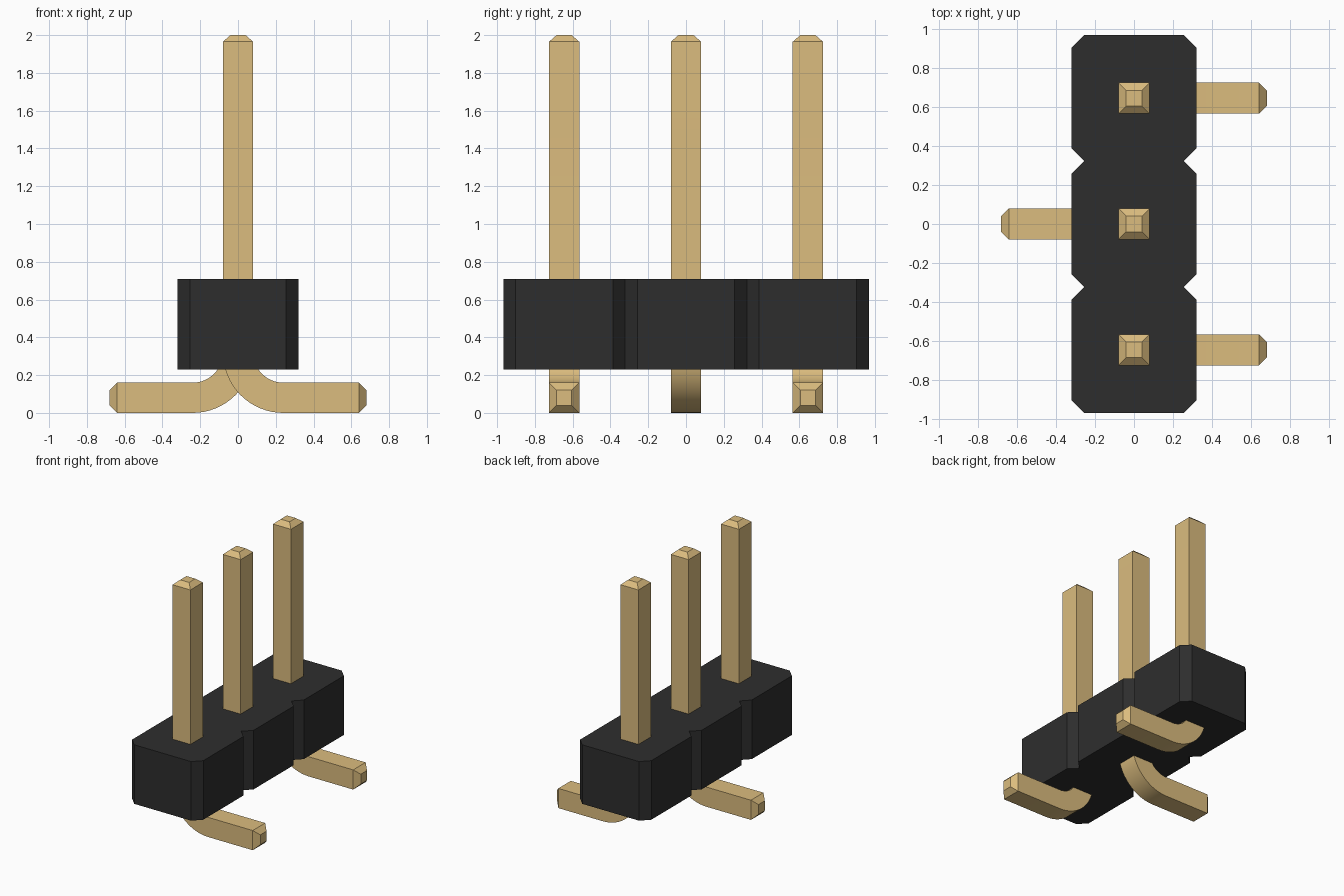
import bpy, bmesh, math
from mathutils import Vector

if "Cube" in bpy.data.objects:
    bpy.data.objects.remove(bpy.data.objects["Cube"], do_unlink=True)

PITCH = 0.645
HALF = 0.08            # half width of the square pin
TIP = 0.04             # half width at the chamfered ends
BEND = 0.24            # centreline radius of the bend


def material(name, rgb):
    mat = bpy.data.materials.new(name)
    mat.use_nodes = True
    mat.diffuse_color = (*rgb, 1)
    mat.node_tree.nodes["Principled BSDF"].inputs["Base Color"].default_value = (*rgb, 1)
    return mat


def finish(bm, name, mat):
    bmesh.ops.recalc_face_normals(bm, faces=bm.faces)
    mesh = bpy.data.meshes.new(name)
    bm.to_mesh(mesh)
    bm.free()
    mesh.materials.append(mat)
    obj = bpy.data.objects.new(name, mesh)
    bpy.context.collection.objects.link(obj)
    return obj


def build_housing(mat):
    # One edge of the outline, three bevelled cells long, turned for the other edge
    half_x, cut, cell = 0.32, 0.065, PITCH / 2
    side = []
    for i in (-1, 0, 1):
        y = i * PITCH
        side += [(half_x - cut, y - cell), (half_x, y - cell + cut),
                 (half_x, y + cell - cut), (half_x - cut, y + cell)]
    # Neighbouring cells share their notch point
    side = [p for k, p in enumerate(side) if k not in (4, 8)]
    outline = side + [(-x, -y) for x, y in side]
    bm = bmesh.new()
    base = bm.faces.new([bm.verts.new((x, y, 0.23)) for x, y in outline])
    top = bmesh.ops.extrude_face_region(bm, geom=[base])["geom"]
    bmesh.ops.translate(bm, vec=(0, 0, 0.48),
                        verts=[v for v in top if isinstance(v, bmesh.types.BMVert)])
    # Close the bottom if the extrusion consumed it
    holes = [e for e in bm.edges if e.is_boundary]
    if holes:
        bmesh.ops.holes_fill(bm, edges=holes)
    finish(bm, "housing", mat)


def build_pin(name, y, side, mat):
    # Stations along the pin: x, z, angle of the cross-section, half width
    bend_z = HALF + BEND
    stations = [(0, 2.0, 0, TIP), (0, 1.965, 0, HALF)]
    steps = 16
    for i in range(steps + 1):
        a = math.pi / 2 * i / steps
        stations.append((BEND * (1 - math.cos(a)), bend_z - BEND * math.sin(a), a, HALF))
    stations += [(0.64, HALF, math.pi / 2, HALF), (0.68, HALF, math.pi / 2, TIP)]
    bm = bmesh.new()
    rings = []
    for x, z, a, h in stations:
        across = Vector((math.cos(a), 0, math.sin(a)))
        ring = []
        for u, v in ((-1, -1), (1, -1), (1, 1), (-1, 1)):
            p = Vector((x, y, z)) + across * u * h + Vector((0, v * TIP / TIP * h, 0))
            p.x *= side
            ring.append(bm.verts.new(p))
        rings.append(ring)
    for a, b in zip(rings, rings[1:]):
        for i in range(4):
            j = (i + 1) % 4
            bm.faces.new((a[i], a[j], b[j], b[i]))
    bm.faces.new(rings[0])
    bm.faces.new(rings[-1])
    obj = finish(bm, name, mat)
    bpy.ops.object.select_all(action="DESELECT")
    obj.select_set(True)
    bpy.context.view_layer.objects.active = obj
    bpy.ops.object.shade_smooth_by_angle(angle=math.radians(25))


black = material("black plastic", (0.027, 0.027, 0.027))
gold = material("gold metal", (0.708, 0.503, 0.209))

build_housing(black)
# Feet alternate between the two sides
for name, row, side in (("front_pin", -1, 1), ("middle_pin", 0, -1), ("back_pin", 1, 1)):
    build_pin(name, row * PITCH, side, gold)
